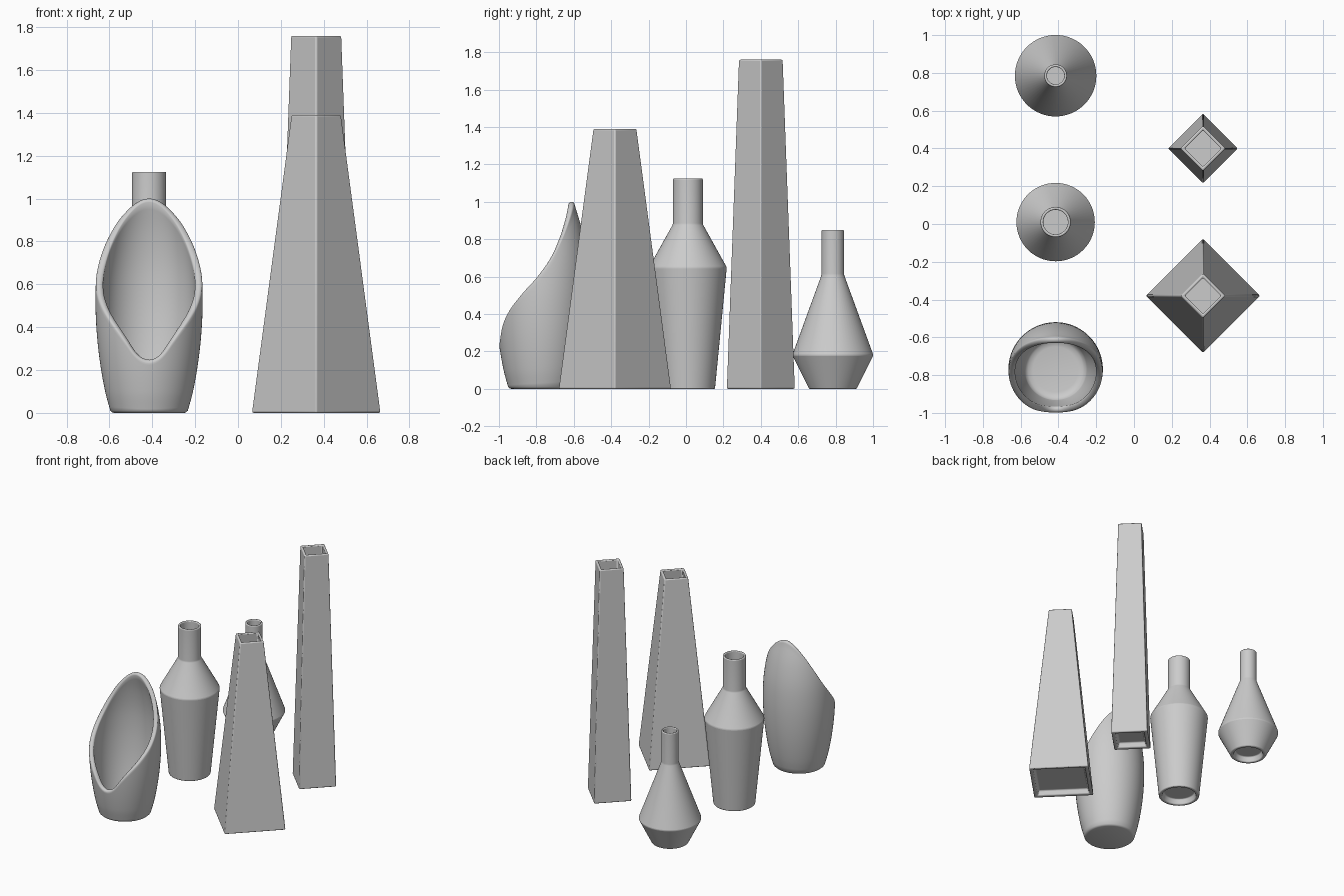
import bpy, bmesh
from math import sin, cos, pi

if "Cube" in bpy.data.objects:
    bpy.data.objects.remove(bpy.data.objects["Cube"])


def skin(name, rings, loc, angle=30, bevel=0.0):
    """Skin a list of equal rings, closing both ends with a face."""
    bm = bmesh.new()
    rows = [[bm.verts.new(p) for p in ring] for ring in rings]
    n = len(rows[0])
    for a, b in zip(rows, rows[1:]):
        for i in range(n):
            j = (i + 1) % n
            bm.faces.new((a[i], a[j], b[j], b[i]))
    bm.faces.new(rows[0][::-1])
    bm.faces.new(rows[-1])
    bmesh.ops.recalc_face_normals(bm, faces=bm.faces)
    mesh = bpy.data.meshes.new(name)
    bm.to_mesh(mesh)
    bm.free()
    ob = bpy.data.objects.new(name, mesh)
    bpy.context.collection.objects.link(ob)
    ob.location = loc
    if bevel:
        m = ob.modifiers.new("soft_edges", "BEVEL")
        m.width, m.segments = bevel, 3
        m.limit_method, m.angle_limit = "ANGLE", 0.3
    bpy.ops.object.select_all(action="DESELECT")
    ob.select_set(True)
    bpy.context.view_layer.objects.active = ob
    bpy.ops.object.shade_smooth_by_angle(angle=angle * pi / 180)
    return ob


def vase(name, outer, loc, sides, wall, bevel):
    """Hollow vase: recessed foot, outer profile, rim, inner wall, floor."""
    r0 = outer[0][0]
    foot = [(r0 - wall * 2.2, 0.04), (r0 - wall * 1.5, 0)]
    inner = [(r - wall, z) for r, z in reversed(outer[1:])]
    floor = [(r0 - wall, 0.07)]
    rings = [[(r * cos(2 * pi * i / sides), r * sin(2 * pi * i / sides), z)
              for i in range(sides)] for r, z in foot + outer + inner + floor]
    return skin(name, rings, loc, bevel=bevel)


# Round bottles
vase("short_bottle", [(0.127, 0), (0.217, 0.18), (0.06, 0.61), (0.06, 0.85)],
     (-0.415, 0.785, 0), 64, 0.014, 0.006)
vase("shoulder_bottle", [(0.145, 0), (0.208, 0.65), (0.08, 0.88), (0.08, 1.125)],
     (-0.415, 0.01, 0), 64, 0.015, 0.006)

# Square tapered towers, corners on the axes
vase("wide_tower", [(0.303, 0), (0.118, 1.39)], (0.365, -0.38, 0), 4, 0.024, 0.008)
vase("tall_tower", [(0.185, 0), (0.12, 1.76)], (0.365, 0.4, 0), 4, 0.024, 0.008)


# Scooped vase: round body trimmed by an S-shaped rim
def interp(pts, x):
    """Smooth (Catmull-Rom) interpolation through points."""
    if x <= pts[0][0]:
        return pts[0][1]
    if x >= pts[-1][0]:
        return pts[-1][1]
    k = max(i for i in range(len(pts) - 1) if pts[i][0] <= x)

    def slope(i):
        a, b = pts[max(i - 1, 0)], pts[min(i + 1, len(pts) - 1)]
        return (b[1] - a[1]) / (b[0] - a[0])
    (x0, y0), (x1, y1) = pts[k], pts[k + 1]
    d = x1 - x0
    t = (x - x0) / d
    return ((2*t**3 - 3*t*t + 1) * y0 + (t**3 - 2*t*t + t) * d * slope(k)
            + (3*t*t - 2*t**3) * y1 + (t**3 - t*t) * d * slope(k + 1))


BODY = [(0, 0.178), (0.1, 0.205), (0.25, 0.231), (0.4, 0.246), (0.55, 0.25),
        (0.7, 0.241), (0.85, 0.214), (1.0, 0.17)]
CUT = [(-0.232, 0.24), (-0.215, 0.34), (-0.18, 0.42), (-0.11, 0.51), (-0.03, 0.595),
       (0.05, 0.70), (0.11, 0.82), (0.15, 0.93), (0.17, 1.0)]
N, ROWS, WALL = 96, 28, 0.034


def rim_height(a):
    lo, hi = 0.2, 1.0
    for _ in range(30):
        z = (lo + hi) / 2
        if z < interp(CUT, interp(BODY, z) * sin(a)):
            lo = z
        else:
            hi = z
    return lo


angles = [2 * pi * i / N for i in range(N)]
heights = [rim_height(a) for a in angles]
half = WALL / 2


def ring(radius_z):
    out = []
    for a, h in zip(angles, heights):
        r, z = radius_z(h)
        out.append((r * cos(a), r * sin(a), z))
    return out


rings = [ring(lambda h: (0.165, 0)), ring(lambda h: (0.173, 0.003))]
# outside wall
for k in range(ROWS + 1):
    def outside(h, t=k / ROWS):
        z = 0.01 + (h - half - 0.01) * t
        return interp(BODY, z), z
    rings.append(ring(outside))
# rounded lip
for k in range(1, 8):
    def lip(h, p=pi * k / 8):
        return (interp(BODY, h - half) - half + half * cos(p),
                h - half + half * sin(p))
    rings.append(ring(lip))
# inside wall
for k in range(ROWS + 1):
    def inside(h, t=k / ROWS):
        z = h - half + (0.06 - h + half) * t
        return interp(BODY, z) - WALL, z
    rings.append(ring(inside))
rings.append(ring(lambda h: (0.145, 0.045)))
rings.append(ring(lambda h: (0.12, 0.04)))
skin("scooped_vase", rings, (-0.415, -0.77, 0), angle=50)
